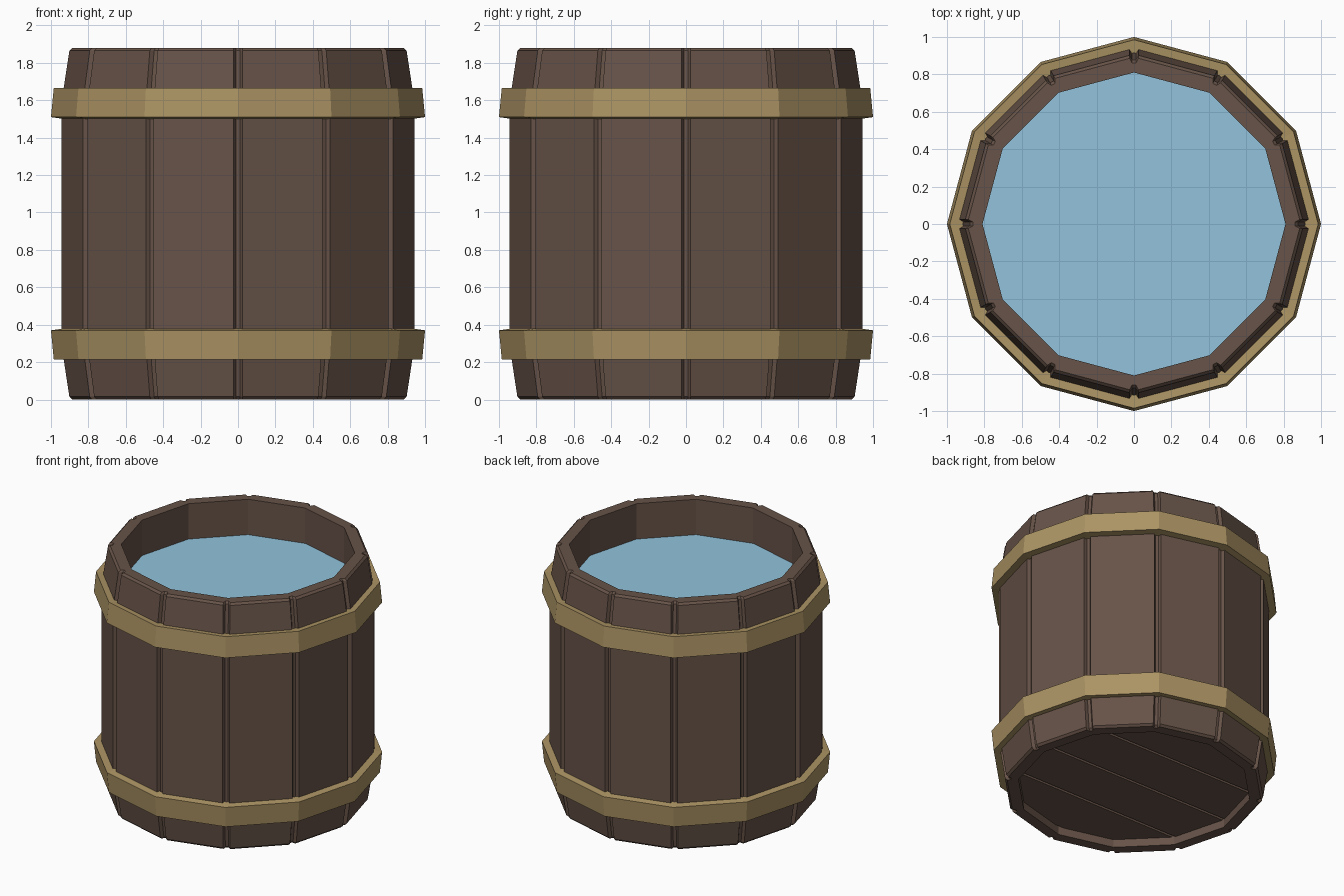
import bpy, bmesh, math

if "Cube" in bpy.data.objects:
    bpy.data.objects.remove(bpy.data.objects["Cube"])

N = 12
STEP = math.tau / N


def material(name, rgb):
    m = bpy.data.materials.new(name)
    lin = [((c / 255 + 0.055) / 1.055) ** 2.4 for c in rgb]
    m.diffuse_color = (*lin, 1)
    m.use_nodes = True
    m.node_tree.nodes["Principled BSDF"].inputs["Base Color"].default_value = m.diffuse_color
    return m


WOOD = material("brown wood", (103, 83, 72))
METAL = material("brass hoop", (172, 148, 100))
WATER = material("blue water", (146, 194, 219))


def finish(bm, name, mat, recalc=True):
    if recalc:
        bmesh.ops.recalc_face_normals(bm, faces=bm.faces)
    me = bpy.data.meshes.new(name)
    bm.to_mesh(me)
    bm.free()
    me.materials.append(mat)
    ob = bpy.data.objects.new(name, me)
    bpy.context.collection.objects.link(ob)
    return ob


def ring(bm, r, z):
    return [bm.verts.new((r * math.cos(k * STEP), r * math.sin(k * STEP), z)) for k in range(N)]


def bridge(bm, a, b):
    n = len(a)
    for i in range(n):
        j = (i + 1) % n
        bm.faces.new((a[i], a[j], b[j], b[i]))


def grooved_ring(bm, r, z, w=0.024, depth=0.03):
    """Twelve-sided outline with a narrow groove at each corner."""
    verts = []
    lip = r - w * math.tan(STEP / 2)
    for k in range(N):
        c, s = math.cos(k * STEP), math.sin(k * STEP)
        for rad, t in ((lip, -w), (r - depth, -0.011), (r - depth, 0.011), (lip, w)):
            verts.append(bm.verts.new((rad * c - t * s, rad * s + t * c, z)))
    return verts


# Staves: grooved outer wall, rims and inner wall
H = 1.88
bm = bmesh.new()
profile = [(0.892, 0), (0.908, 0.015), (0.95, 0.29),
           (0.95, H - 0.29), (0.908, H - 0.015), (0.892, H)]
outer = [grooved_ring(bm, r, z) for r, z in profile]
for a, b in zip(outer, outer[1:]):
    bridge(bm, a, b)
inner = [ring(bm, 0.81, 0), ring(bm, 0.81, H)]
bridge(bm, inner[0], inner[1])
for o, i in ((outer[0], inner[0]), (outer[-1], inner[1])):
    for k in range(N):
        n = (k + 1) % N
        bm.faces.new((*o[4 * k:4 * k + 4], i[k]))
        bm.faces.new((o[4 * k + 3], o[4 * n], i[n], i[k]))
finish(bm, "staves", WOOD)

# Hoops: slightly tilted bands, mirrored top and bottom
hoop = [(0.985, 0.215), (1.0, 0.37), (0.93, 0.38), (0.915, 0.222)]
for name, flip in (("lower_hoop", False), ("upper_hoop", True)):
    bm = bmesh.new()
    rings = [ring(bm, r, H - z if flip else z) for r, z in hoop]
    for a, b in zip(rings, rings[1:] + rings[:1]):
        bridge(bm, a, b)
    finish(bm, name, METAL)

# Water surface
bm = bmesh.new()
bm.faces.new(ring(bm, 0.81, 1.61))
finish(bm, "water", WATER, False)

# Bottom planks: slices of the twelve-sided disc, with a backing board
for p in range(4):
    bm = bmesh.new()
    bm.faces.new(ring(bm, 0.81, 0.06))
    lo, hi = -0.81 + p * 0.405, -0.405 + p * 0.405
    for y, ny in ((lo + 0.01, -1), (hi - 0.01, 1)):
        bmesh.ops.bisect_plane(bm, geom=bm.verts[:] + bm.edges[:] + bm.faces[:],
                               plane_co=(0, y, 0), plane_no=(0, ny, 0), clear_outer=True)
    new = bmesh.ops.extrude_face_region(bm, geom=bm.faces[:])["geom"]
    for v in new:
        if isinstance(v, bmesh.types.BMVert):
            v.co.z += 0.03
    finish(bm, f"bottom_plank_{p + 1}", WOOD)

bm = bmesh.new()
bm.faces.new(list(reversed(ring(bm, 0.81, 0.085))))
finish(bm, "bottom_backing", WOOD, False)
